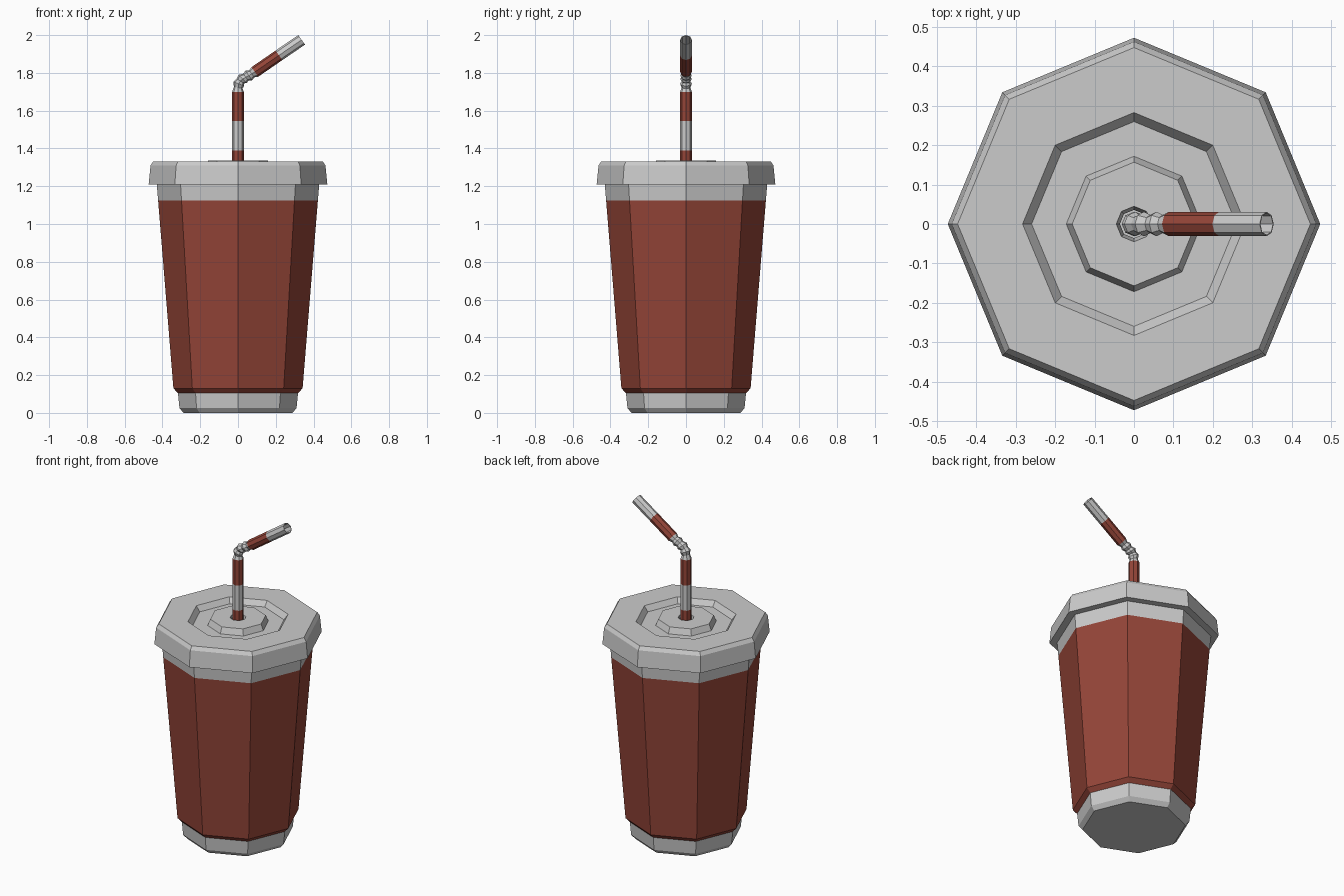
import bpy, bmesh, math
from mathutils import Vector

if "Cube" in bpy.data.objects:
    bpy.data.objects.remove(bpy.data.objects["Cube"])

red = bpy.data.materials.new("red")
red.diffuse_color = (0.30, 0.06, 0.04, 1)
red.use_nodes = True
red.node_tree.nodes["Principled BSDF"].inputs["Base Color"].default_value = red.diffuse_color


def loft(name, rings, mat=None, cap_start=False):
    """Skin a list of equal-length vertex rings into a flat-shaded object."""
    bm = bmesh.new()
    loops = [[bm.verts.new(p) for p in ring] for ring in rings]
    for a, b in zip(loops, loops[1:]):
        n = len(a)
        for i in range(n):
            j = (i + 1) % n
            bm.faces.new((a[i], a[j], b[j], b[i]))
    if cap_start:
        bm.faces.new(loops[0][::-1])
    me = bpy.data.meshes.new(name)
    bm.to_mesh(me)
    bm.free()
    ob = bpy.data.objects.new(name, me)
    bpy.context.collection.objects.link(ob)
    if mat:
        me.materials.append(mat)
    return ob


def lathe(name, profile, mat=None, cap_start=False, sides=8):
    """Octagonal lathe of (radius, height) points with a corner on +x."""
    rings = [[(r * math.cos(k * math.tau / sides), r * math.sin(k * math.tau / sides), z)
              for k in range(sides)] for r, z in profile]
    return loft(name, rings, mat, cap_start)


# Cup: grey foot, red sleeve with a small ledge, grey collar
lathe("cup_foot", [(0.288, 0), (0.31, 0.025), (0.318, 0.105)], cap_start=True)
lathe("cup_sleeve", [(0.318, 0.105), (0.342, 0.13), (0.423, 1.125)], red)
lathe("cup_collar", [(0.423, 1.125), (0.43, 1.21)])

# Lid: flared skirt, bevelled rim, sunken ring, raised centre and straw hole
lathe("lid", [(0.43, 1.21), (0.473, 1.21), (0.463, 1.31), (0.448, 1.332),
              (0.283, 1.332), (0.26, 1.30), (0.172, 1.30), (0.157, 1.337),
              (0.045, 1.337), (0.036, 1.29)])


# Straw: stripes along a bent path in the xz plane
def straw(name, path, mat=None, sides=8):
    """Tube through (x, z, radius, lean angle from vertical in degrees)."""
    rings = []
    for x, z, r, lean in path:
        a = math.radians(lean)
        across = Vector((math.cos(a), 0, -math.sin(a)))
        rings.append([Vector((x, 0, z)) + r * (math.cos(t) * across + math.sin(t) * Vector((0, 1, 0)))
                      for t in (k * math.tau / sides for k in range(sides))])
    return loft(name, rings, mat)


R, N, LEAN = 0.031, 0.023, 55
levels = [1.08, 1.235, 1.39, 1.545, 1.70]
for i, (lo, hi) in enumerate(zip(levels, levels[1:])):
    straw(f"straw_stripe_{i + 1}", [(0, lo, R, 0), (0, hi, R, 0)], red if i % 2 else None)

# Ribbed elbow alternating wide and narrow rings
elbow = [(0, 1.70), (0.001, 1.722), (0.004, 1.742), (0.012, 1.757), (0.025, 1.768),
         (0.041, 1.777), (0.057, 1.786), (0.073, 1.795), (0.089, 1.805)]
straw("straw_elbow", [(x, z, N if i % 2 else R, min(LEAN, i * 11))
                      for i, (x, z) in enumerate(elbow)])

# Leaning upper stripes and open tip
straw("straw_upper_stripe", [(0.089, 1.805, R, LEAN), (0.217, 1.893, R, LEAN)], red)
tip = straw("straw_tip", [(0.217, 1.893, R, LEAN), (0.337, 1.975, R, LEAN)])
wall = tip.modifiers.new("wall", "SOLIDIFY")
wall.thickness = 0.003
